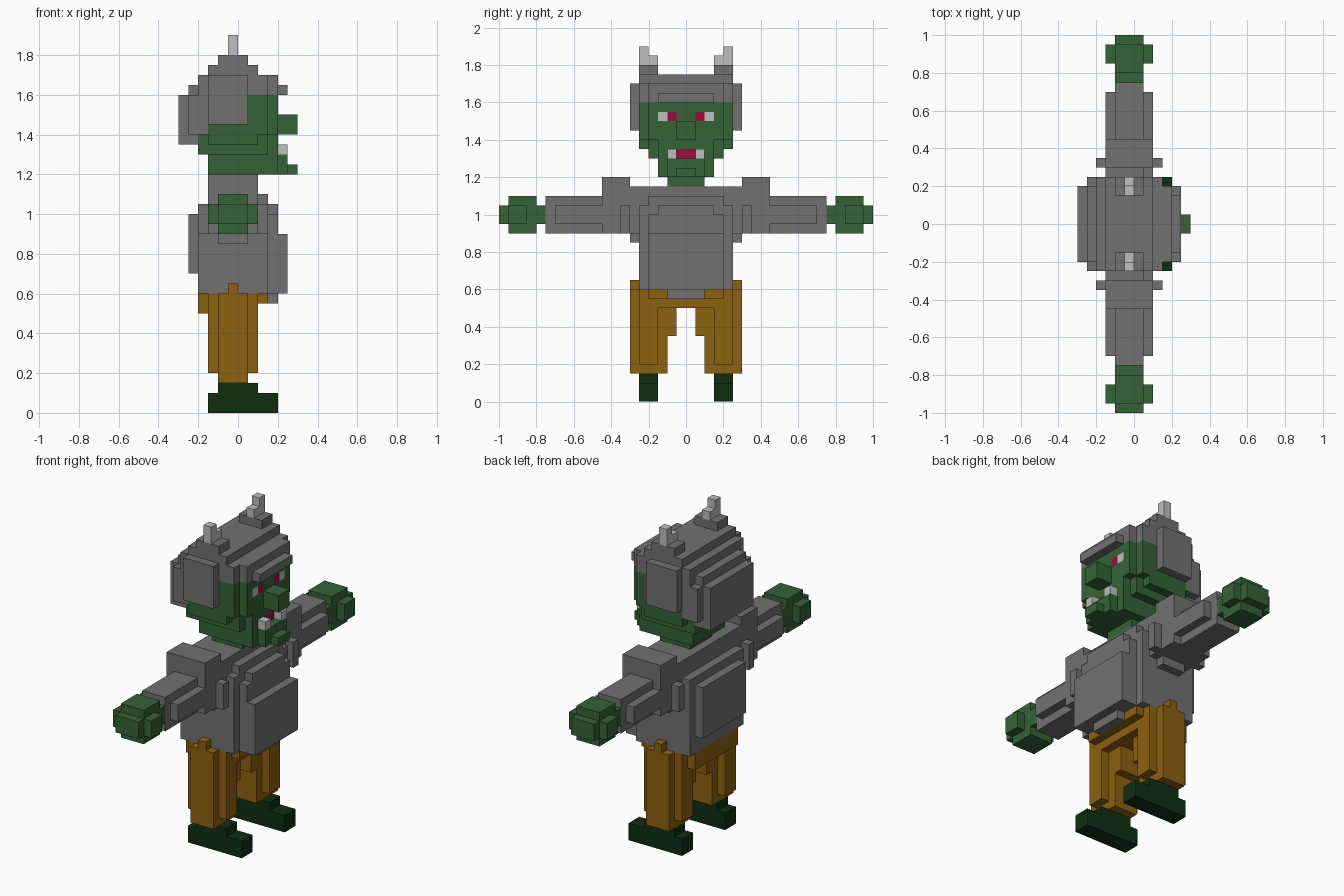
import bpy, bmesh
from math import radians
from mathutils import Vector

cube = bpy.data.objects.get("Cube")
if cube:
    bpy.data.objects.remove(cube, do_unlink=True)

U = 0.05  # edge of one block


def material(name, r, g, b):
    m = bpy.data.materials.new(name)
    m.use_nodes = True
    m.diffuse_color = (r, g, b, 1)
    bsdf = next(n for n in m.node_tree.nodes if n.type == 'BSDF_PRINCIPLED')
    bsdf.inputs["Base Color"].default_value = (r, g, b, 1)
    return m


grey = material("grey_cloth", .165, .165, .165)
green = material("green_skin", .034, .125, .037)
brown = material("brown_trousers", .27, .12, .005)
dark = material("dark_green_boots", .004, .028, .005)
red = material("crimson", .32, .004, .045)
white = material("pale_bone", .52, .52, .52)

taken = {}   # block -> part name; the first part to claim a block keeps it
parts = {}


def part(name, mat, *boxes):
    """Each box is (x range, y range, z range) in blocks, mirrored across y."""
    parts[name] = mat
    for (x0, x1), (y0, y1), (z0, z1) in boxes:
        for x in range(x0, x1):
            for y in range(y0, y1):
                for z in range(z0, z1):
                    taken.setdefault((x, y, z), name)
                    taken.setdefault((x, -1 - y, z), name)


# Face details
part("pupils", red, ((3, 4), (1, 2), (30, 31)))
part("eye_whites", white, ((3, 4), (2, 3), (30, 31)))
part("mouth", red, ((3, 4), (0, 1), (26, 27)))
part("teeth", white, ((4, 5), (1, 2), (26, 27)))
part("horns", white, ((-1, 0), (4, 5), (36, 38)), ((-1, 0), (3, 4), (36, 37)))

# Hood: stepped crown, side flaps, brim and rounded back
part("hood", grey,
     ((-2, 1), (3, 5), (35, 36)),
     ((-3, 2), (0, 5), (34, 35)),
     ((-4, 3), (0, 5), (32, 34)),
     ((3, 4), (0, 4), (32, 34)),
     ((4, 5), (0, 3), (32, 33)),
     ((-5, -4), (0, 4), (32, 33)),
     ((-3, 1), (5, 6), (29, 34)),
     ((-5, -3), (0, 5), (28, 32)),
     ((-6, -4), (0, 4), (27, 32)))

# Head with nose and jutting chin
part("head", green,
     ((-3, 2), (0, 5), (27, 32)),
     ((2, 3), (0, 5), (28, 32)),
     ((-4, 3), (0, 4), (26, 28)),
     ((3, 4), (0, 4), (28, 32)),
     ((-3, 4), (0, 3), (24, 28)),
     ((-2, 2), (0, 2), (23, 24)),
     ((4, 6), (0, 1), (28, 30)),
     ((4, 5), (0, 2), (24, 26)),
     ((5, 6), (0, 1), (24, 25)))

# Shirt body with layered chest and back
part("shirt", grey,
     ((-3, 2), (0, 6), (18, 23)),
     ((-2, 1), (5, 6), (17, 18)),
     ((-4, 3), (0, 5), (12, 21)),
     ((2, 3), (0, 4), (21, 22)),
     ((3, 4), (0, 4), (12, 20)),
     ((3, 4), (0, 3), (20, 21)),
     ((3, 4), (0, 2), (11, 12)),
     ((4, 5), (0, 4), (12, 18)),
     ((-5, -4), (0, 4), (14, 20)))

# Sleeves with raised shoulder pads
part("sleeves", grey,
     ((-3, 2), (6, 9), (22, 24)),
     ((-4, 3), (6, 7), (18, 21)),
     ((-3, 2), (6, 9), (18, 22)),
     ((-3, 2), (9, 14), (19, 21)),
     ((-2, 1), (9, 15), (18, 22)))

part("hands", green,
     ((-2, 1), (15, 20), (19, 21)),
     ((-3, 2), (17, 19), (19, 21)),
     ((-2, 1), (16, 19), (18, 22)))

# Trousers: hips and two rounded legs
part("trousers", brown,
     ((-4, 2), (0, 4), (10, 12)),
     ((2, 3), (0, 4), (11, 12)),
     ((-2, 1), (1, 3), (7, 11)),
     ((-3, 2), (3, 5), (4, 12)),
     ((-2, 1), (2, 5), (3, 12)),
     ((-2, 1), (5, 6), (3, 12)),
     ((-1, 0), (5, 6), (12, 13)))

part("boots", dark,
     ((-3, 4), (3, 5), (0, 2)),
     ((-2, 2), (3, 5), (2, 3)))


def build(name, mat):
    """Skin the exposed sides of a part's blocks and merge flat areas."""
    bm = bmesh.new()
    verts = {}

    def vert(p):
        key = tuple(round(c) for c in p)
        if key not in verts:
            verts[key] = bm.verts.new(Vector(key) * U)
        return verts[key]

    for block, owner in taken.items():
        if owner != name:
            continue
        for axis in range(3):
            for side in (0, 1):
                n = list(block)
                n[axis] += 2 * side - 1
                if tuple(n) in taken:
                    continue
                corner = Vector(block)
                corner[axis] += side
                a, b = Vector((0, 0, 0)), Vector((0, 0, 0))
                a[(axis + 1) % 3] = 1
                b[(axis + 2) % 3] = 1
                ring = [corner, corner + a, corner + a + b, corner + b]
                if not side:
                    ring.reverse()
                bm.faces.new([vert(p) for p in ring])
    bmesh.ops.dissolve_limit(bm, angle_limit=radians(1),
                             verts=bm.verts[:], edges=bm.edges[:])
    mesh = bpy.data.meshes.new(name)
    bm.to_mesh(mesh)
    bm.free()
    mesh.materials.append(mat)
    bpy.context.scene.collection.objects.link(bpy.data.objects.new(name, mesh))


for part_name, part_mat in parts.items():
    build(part_name, part_mat)
